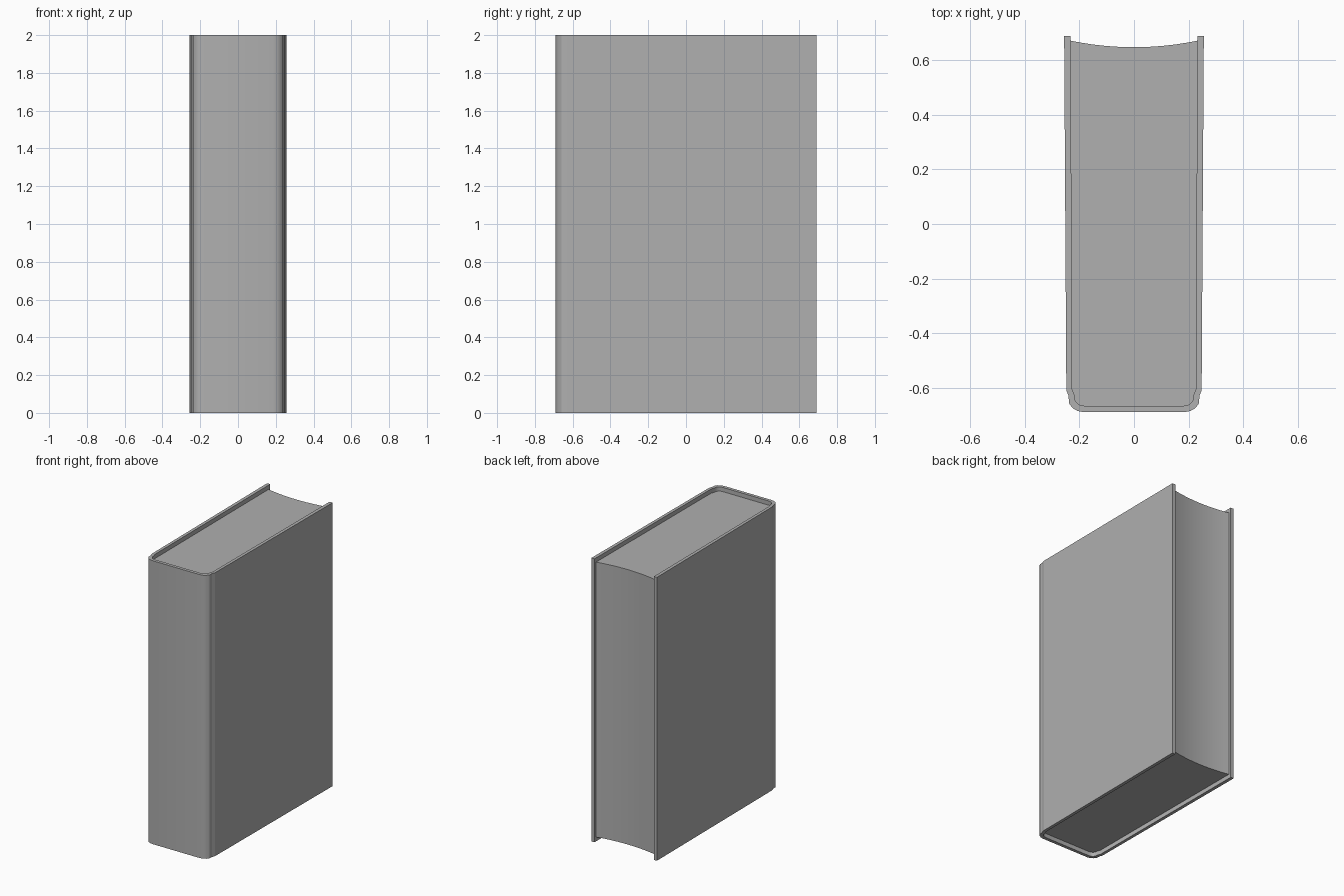
import bpy, bmesh, math

if "Cube" in bpy.data.objects:
    bpy.data.objects.remove(bpy.data.objects["Cube"])

HALF = 0.69      # half depth of the book
RECESS = 0.03    # page block set back from cover top and bottom

grey = bpy.data.materials.new("dark_grey")
grey.diffuse_color = (0.433, 0.433, 0.433, 1)
grey.use_nodes = True
grey.node_tree.nodes["Principled BSDF"].inputs["Base Color"].default_value = grey.diffuse_color


def mirrored(half):
    # right half listed back to front, then the left half front to back
    return half + [(-x, y) for x, y in reversed(half)]


def finish(name, bm):
    bmesh.ops.recalc_face_normals(bm, faces=bm.faces)
    mesh = bpy.data.meshes.new(name)
    bm.to_mesh(mesh)
    bm.free()
    mesh.materials.append(grey)
    ob = bpy.data.objects.new(name, mesh)
    bpy.context.collection.objects.link(ob)
    bpy.ops.object.select_all(action='DESELECT')
    ob.select_set(True)
    bpy.context.view_layer.objects.active = ob
    bpy.ops.object.shade_smooth_by_angle(angle=math.radians(30))
    return ob


# Cover: a bent sheet wrapping both sides and the rounded spine
outer = mirrored([(0.256, HALF), (0.248, -0.61), (0.240, -0.63), (0.238, -0.658),
                  (0.225, -0.675), (0.208, -0.685), (0.186, -HALF)])
inner = mirrored([(0.232, HALF), (0.227, -0.605), (0.219, -0.625), (0.217, -0.644),
                  (0.209, -0.656), (0.197, -0.664), (0.180, -0.667)])
bm = bmesh.new()
rings = [[bm.verts.new((x, y, z)) for z in (0, 2) for x, y in (o, i)]
         for o, i in zip(outer, inner)]
for a, b in zip(rings, rings[1:]):
    for i, j in ((0, 1), (1, 3), (3, 2), (2, 0)):
        bm.faces.new((a[i], a[j], b[j], b[i]))
for end in (rings[0], rings[-1]):
    bm.faces.new([end[k] for k in (0, 1, 3, 2)])
cover = finish("cover", bm).data

# Crisp hinge creases, so the boards stay flat beside the smooth spine
for e in cover.edges:
    if all(abs(cover.vertices[v].co.x) > 0.2375 for v in e.vertices):
        e.use_edge_sharp = True

# Page block: fills the cover, with a hollow curved fore edge
fore_edge = []
for k in range(13):
    t = -1 + k / 6
    fore_edge.append((0.232 * t, 0.648 + 0.024 * t * t))
outline = fore_edge + inner[1:-1]
bm = bmesh.new()
base = bm.faces.new([bm.verts.new((x, y, RECESS)) for x, y in outline])
top = bmesh.ops.extrude_face_region(bm, geom=[base], use_keep_orig=True)
bmesh.ops.translate(bm, vec=(0, 0, 2 - 2 * RECESS),
                    verts=[g for g in top["geom"] if isinstance(g, bmesh.types.BMVert)])
finish("pages", bm)
